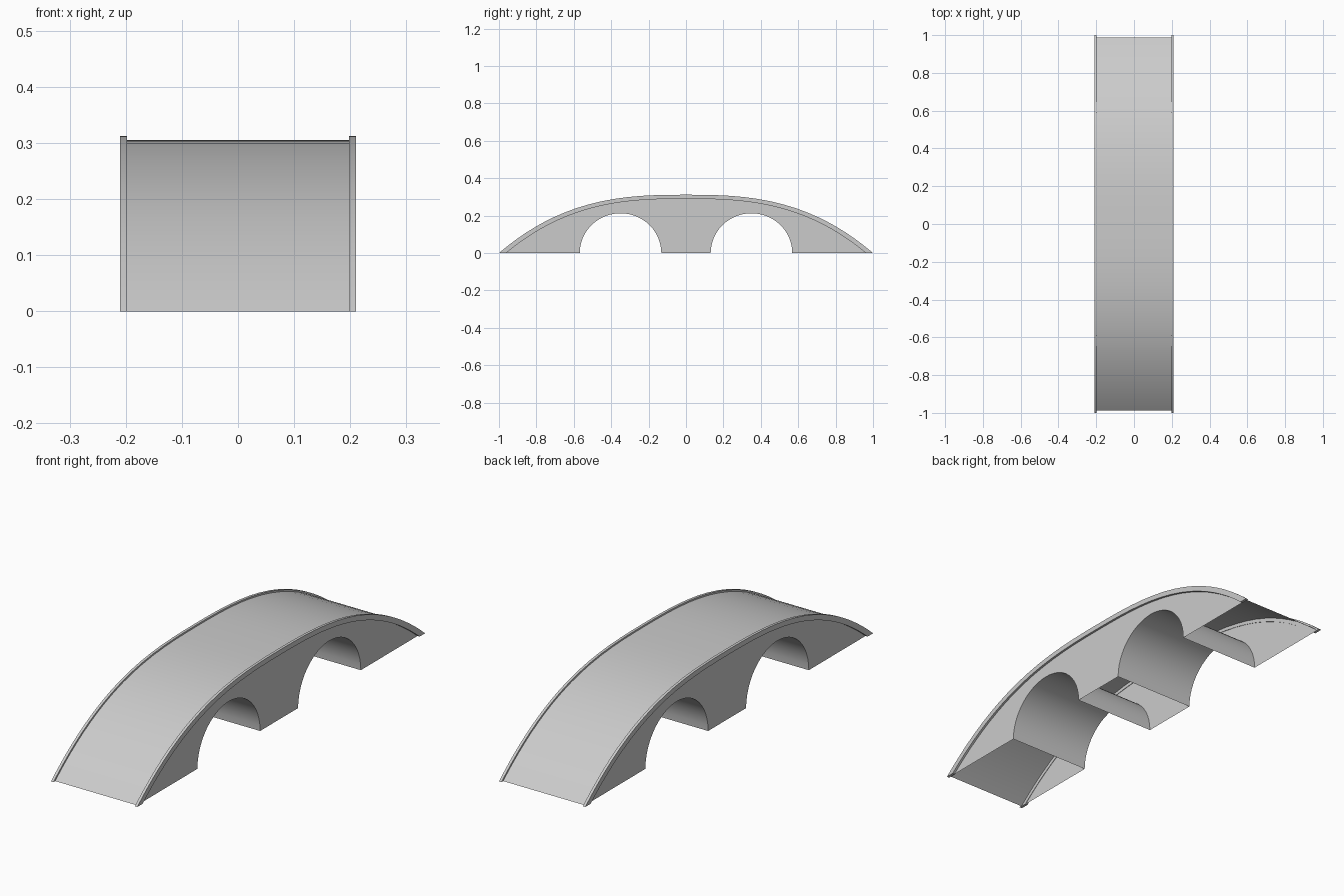
import bpy
import math

if "Cube" in bpy.data.objects:
    bpy.data.objects.remove(bpy.data.objects["Cube"])

SEG = 40


def bow(half, height):
    # Flattened hump profile from -half to +half in (y, z)
    ys = [half * math.sin(math.pi * (i / SEG - 0.5)) for i in range(SEG + 1)]
    return [(y, height * max(0, 1 - abs(y / half) ** 2.75)) for y in ys]


def arch(cy, n=24):
    # Half-round opening, listed from +y foot to -y foot
    return [(cy + 0.218 * math.cos(math.pi * i / n),
             0.213 * math.sin(math.pi * i / n)) for i in range(n + 1)]


def make(name, verts, faces):
    me = bpy.data.meshes.new(name)
    me.from_pydata(verts, [], faces)
    ob = bpy.data.objects.new(name, me)
    bpy.context.collection.objects.link(ob)
    bpy.ops.object.select_all(action='DESELECT')
    ob.select_set(True)
    bpy.context.view_layer.objects.active = ob
    bpy.ops.object.shade_smooth_by_angle(angle=math.radians(35))
    return ob


def sheet(name, pts, x):
    # Open surface: profile swept across the bridge width
    n = len(pts)
    verts = [(s * x, y, z) for s in (-1, 1) for y, z in pts]
    return make(name, verts, [(i, n + i, n + i + 1, i + 1) for i in range(n - 1)])


# Road surface and the two arch barrels, open underneath
deck = bow(0.988, 0.305)
sheet("deck", deck, 0.2)
for label, cy in (("front", -0.35), ("back", 0.35)):
    sheet(label + "_arch_barrel", arch(cy), 0.2)

outline = deck + arch(0.35) + arch(-0.35)
outer, inner = bow(1.0, 0.312), bow(0.962, 0.29)
m = SEG + 1
for label, s in (("left", -1), ("right", 1)):
    # Side wall with both arch openings
    ring = list(range(len(outline)))
    make(label + "_side_wall", [(s * 0.2, y, z) for y, z in outline],
         [ring if s < 0 else ring[::-1]])

    # Raised rim following the hump: four long strips plus end caps
    loops = [(0.198, outer), (0.21, outer), (0.21, inner), (0.198, inner)]
    verts = [(s * x, y, z) for x, pts in loops for y, z in pts]
    faces = []
    for k in range(4):
        a, b = k * m, (k + 1) % 4 * m
        faces += [(a + i, b + i, b + i + 1, a + i + 1) for i in range(SEG)]
    faces += [(3 * m, 2 * m, m, 0), (SEG, m + SEG, 2 * m + SEG, 3 * m + SEG)]
    if s < 0:
        faces = [f[::-1] for f in faces]
    make(label + "_rim", verts, faces)
